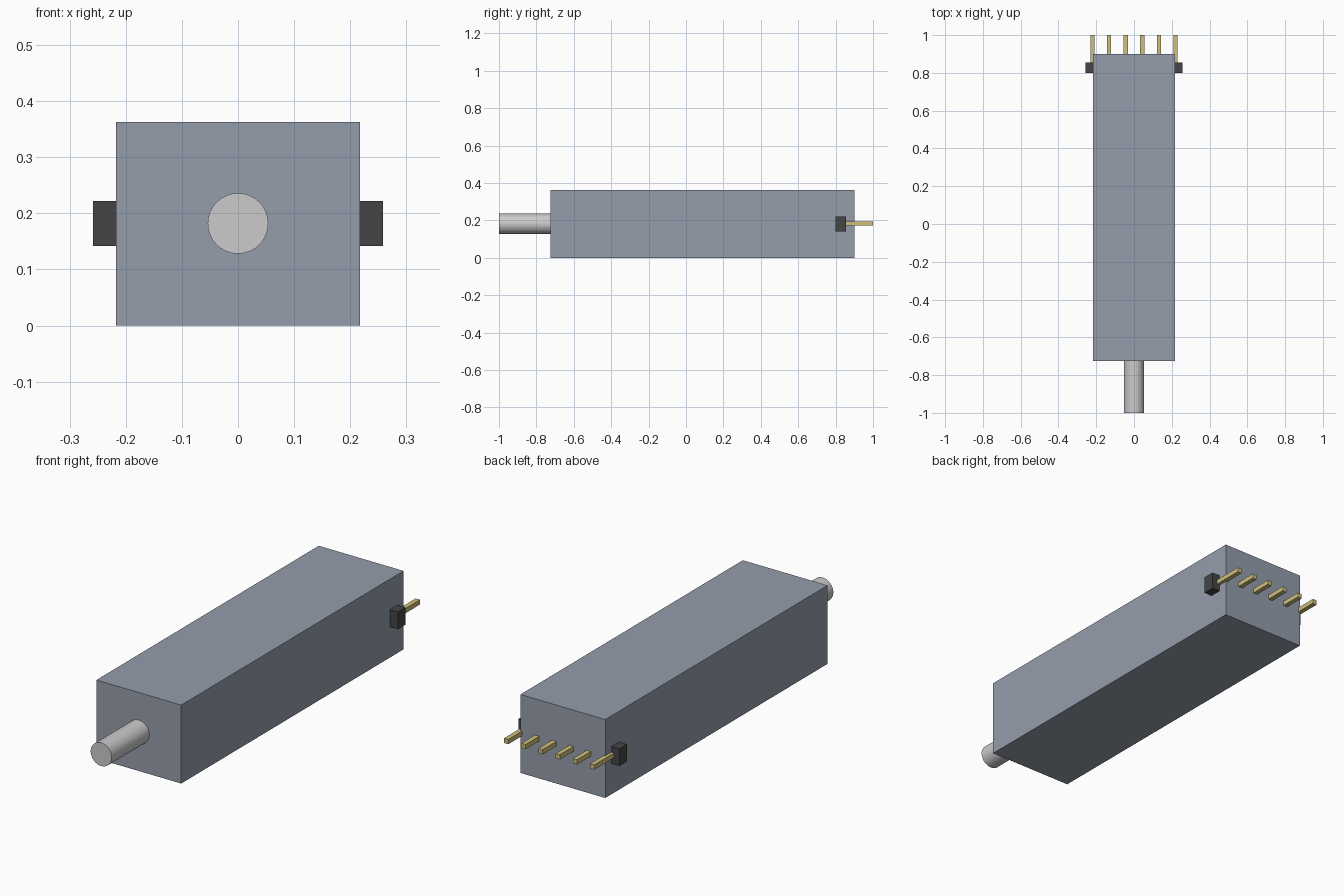
import bpy
import math

if "Cube" in bpy.data.objects:
    bpy.data.objects.remove(bpy.data.objects["Cube"])


def material(name, color):
    mat = bpy.data.materials.new(name)
    mat.diffuse_color = (*color, 1)
    mat.use_nodes = True
    mat.node_tree.nodes["Principled BSDF"].inputs["Base Color"].default_value = mat.diffuse_color
    return mat


def box(name, x, y, z, mat):
    """Box from (min, max) ranges on each axis."""
    spans = (x, y, z)
    bpy.ops.mesh.primitive_cube_add(size=1, location=[(a + b) / 2 for a, b in spans])
    obj = bpy.context.object
    obj.name = name
    obj.scale = [b - a for a, b in spans]
    bpy.ops.object.transform_apply(location=False, rotation=False, scale=True)
    obj.data.materials.append(mat)
    return obj


casing = material("casing_grey_blue", (0.30, 0.34, 0.41))
steel = material("steel", (0.60, 0.61, 0.63))
plastic = material("dark_plastic", (0.06, 0.06, 0.06))
gold = material("gold", (0.62, 0.52, 0.20))

MID_Z = 0.182

# Long rectangular housing
box("housing", (-0.217, 0.217), (-0.725, 0.9), (0, 0.363), casing)

# Round shaft at the front
bpy.ops.mesh.primitive_cylinder_add(vertices=32, radius=0.054, depth=0.285,
                                    location=(0, -0.8575, MID_Z),
                                    rotation=(math.pi / 2, 0, 0))
shaft = bpy.context.object
shaft.name = "shaft"
shaft.data.materials.append(steel)

# Connector bar running through the rear, its ends showing at both sides
box("connector_bar", (-0.258, 0.258), (0.8, 0.856), (0.142, 0.222), plastic)

# Row of six square pins
for i in range(6):
    x = (i - 2.5) * 0.088
    box(f"pin_{i + 1}", (x - 0.011, x + 0.011), (0.83, 1.0),
        (MID_Z - 0.009, MID_Z + 0.013), gold)
